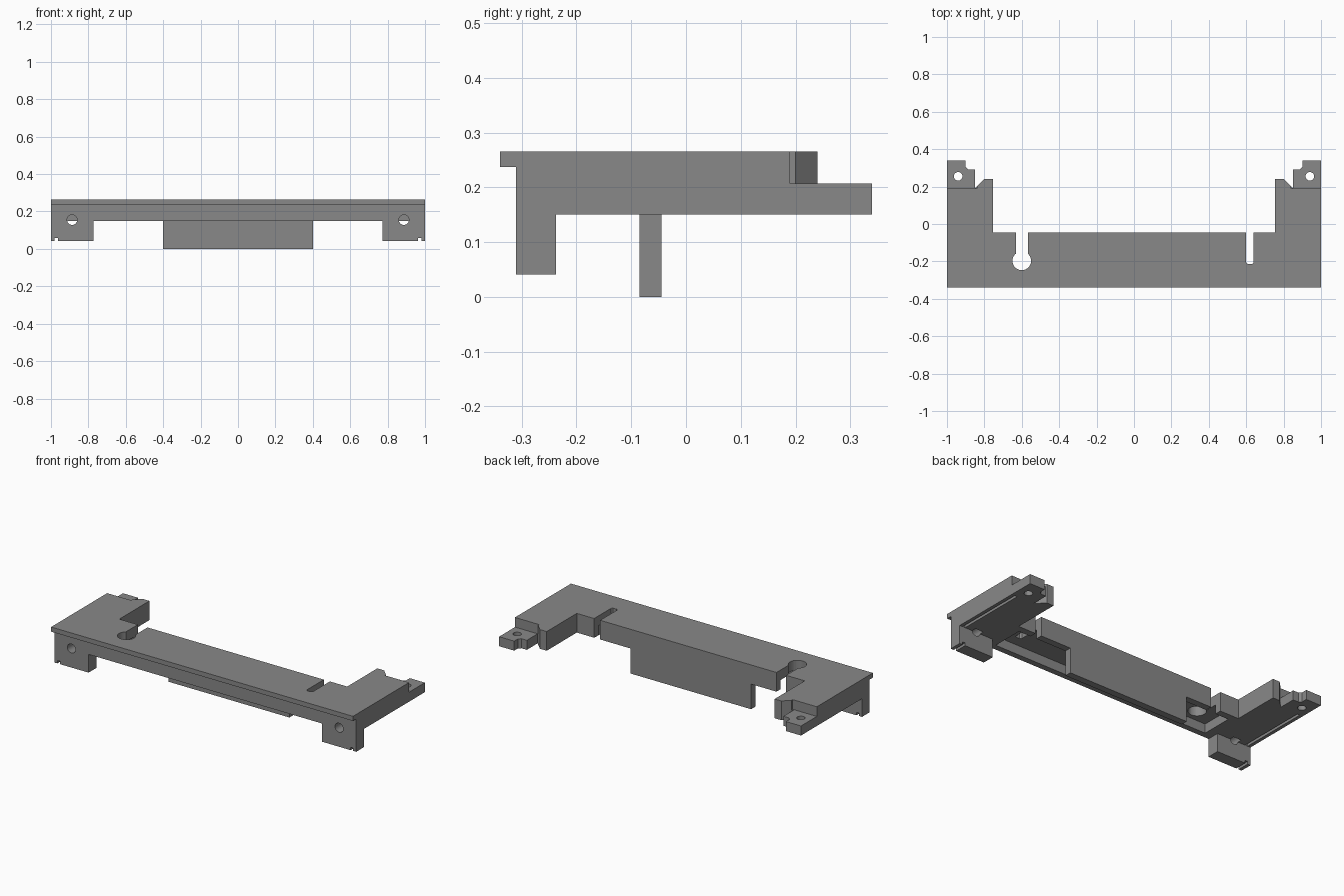
import bpy, bmesh, math

if "Cube" in bpy.data.objects:
    bpy.data.objects.remove(bpy.data.objects["Cube"])

grey = bpy.data.materials.new("mid grey")
grey.diffuse_color = (0.25, 0.25, 0.25, 1)
grey.use_nodes = True
grey.node_tree.nodes["Principled BSDF"].inputs["Base Color"].default_value = grey.diffuse_color


def prism(name, pts, z0, z1):
    """Extrude a counter-clockwise outline from z0 to z1."""
    bm = bmesh.new()
    face = bm.faces.new([bm.verts.new((x, y, z0)) for x, y in pts])
    res = bmesh.ops.extrude_face_region(bm, geom=[face])
    top = [v for v in res["geom"] if isinstance(v, bmesh.types.BMVert)]
    bmesh.ops.translate(bm, verts=top, vec=(0, 0, z1 - z0))
    bmesh.ops.recalc_face_normals(bm, faces=bm.faces)
    me = bpy.data.meshes.new(name)
    bm.to_mesh(me)
    bm.free()
    me.materials.append(grey)
    ob = bpy.data.objects.new(name, me)
    bpy.context.collection.objects.link(ob)
    return ob


def box(name, x0, x1, y0, y1, z0, z1):
    return prism(name, [(x0, y0), (x1, y0), (x1, y1), (x0, y1)], z0, z1)


def sided_box(name, s, x0, x1, *rest):
    a, b = sorted((s * x0, s * x1))
    return box(name, a, b, *rest)


def circle(cx, cy, r, n=32):
    return [(cx + r * math.cos(2 * math.pi * i / n),
             cy + r * math.sin(2 * math.pi * i / n)) for i in range(n)]


def combine(target, other, op):
    mod = target.modifiers.new("combine", "BOOLEAN")
    mod.operation = op
    mod.solver = "EXACT"
    mod.object = other
    bpy.context.view_layer.objects.active = target
    bpy.ops.object.modifier_apply(modifier=mod.name)
    bpy.data.objects.remove(other, do_unlink=True)


# Main frame: mirrored outline with rear arms and notched ears
half = [(1, -0.34), (1, 0.34), (0.9, 0.34), (0.9, 0.305), (0.886, 0.292),
        (0.85, 0.292), (0.85, 0.19), (0.80, 0.24), (0.755, 0.24), (0.755, -0.045)]
outline = half + [(-x, y) for x, y in reversed(half)]
frame = prism("mounting_frame", outline, 0.15, 0.265)

# Underside channel between front and rear walls
combine(frame, box("channel", -0.72, 0.72, -0.275, -0.085, 0.1, 0.205), "DIFFERENCE")

# Recess below the front lip
combine(frame, box("lip_recess", -1.1, 1.1, -0.4, -0.31, 0.1, 0.237), "DIFFERENCE")

# Keyhole slot and plain slot
combine(frame, box("keyhole_slot", -0.632, -0.568, -0.2, 0.1, 0.1, 0.3), "DIFFERENCE")
combine(frame, prism("keyhole", circle(-0.6, -0.197, 0.05), 0.1, 0.3), "DIFFERENCE")
slot = [(0.608, -0.213), (0.632, -0.213), (0.64, -0.205), (0.64, 0.1), (0.6, 0.1), (0.6, -0.205)]
combine(frame, prism("plain_slot", slot, 0.1, 0.3), "DIFFERENCE")

for s in (-1, 1):
    # Lowered ear with screw hole
    combine(frame, sided_box("ear_step", s, 0.84, 1.1, 0.19, 0.4, 0.207, 0.3), "DIFFERENCE")
    combine(frame, prism("ear_hole", circle(s * 0.94, 0.255, 0.023), 0.1, 0.3), "DIFFERENCE")
    # Front foot
    combine(frame, sided_box("foot", s, 0.773, 1.0, -0.31, -0.237, 0.041, 0.17), "UNION")
    # Horizontal hole through the foot
    hole = prism("foot_hole", circle(0, 0, 0.027), -0.1, 0.1)
    hole.rotation_euler = (math.pi / 2, 0, 0)
    hole.location = (s * 0.887, -0.31, 0.155)
    bpy.context.view_layer.update()
    combine(frame, hole, "DIFFERENCE")
    # Small grooves under the foot and arm
    combine(frame, sided_box("foot_groove", s, 0.963, 0.98, -0.4, -0.2, 0.0, 0.058), "DIFFERENCE")
    combine(frame, sided_box("arm_groove", s, 0.963, 0.98, -0.236, 0.19, 0.1, 0.167), "DIFFERENCE")

# Centre tab hanging from the rear wall
combine(frame, box("centre_tab", -0.4, 0.4, -0.085, -0.045, 0.0, 0.16), "UNION")
